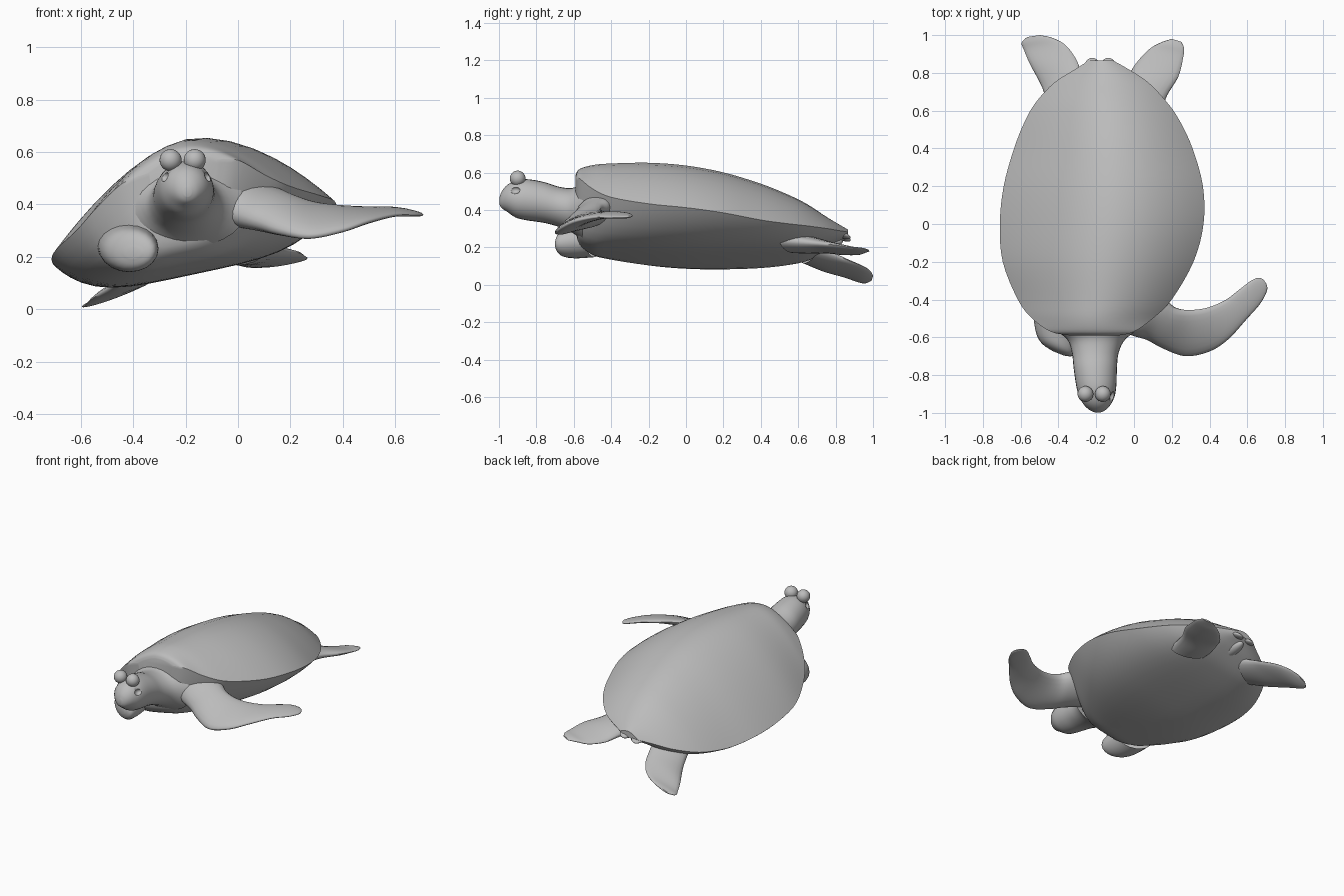
import bpy, bmesh, math
from mathutils import Vector

skin = bpy.data.materials.new("turtle grey")
skin.diffuse_color = (0.5, 0.5, 0.5, 1)


def smooth_rows(rows, steps=4):
    """Catmull-Rom interpolation between rows of numbers."""
    out = []
    for i in range(len(rows) - 1):
        a, b, c, d = rows[max(i - 1, 0)], rows[i], rows[i + 1], rows[min(i + 2, len(rows) - 1)]
        for s in range(steps):
            t = s / steps
            out.append([q + 0.5 * t * (r - p + t * (2 * p - 5 * q + 4 * r - w + t * (3 * (q - r) + w - p)))
                        for p, q, r, w in zip(a, b, c, d)])
    out.append(list(rows[-1]))
    return out


def finish(obj, angle=50):
    obj.data.materials.append(skin)
    bpy.ops.object.select_all(action='DESELECT')
    obj.select_set(True)
    bpy.context.view_layer.objects.active = obj
    bpy.ops.object.shade_smooth_by_angle(angle=math.radians(angle))
    return obj


def loft(name, rings, angle=50, root_cap=True):
    """Skin a list of closed rings; a root buried in the body may stay open."""
    bm = bmesh.new()
    loops = [[bm.verts.new(p) for p in ring] for ring in rings]
    n = len(loops[0])
    for a, b in zip(loops, loops[1:]):
        for i in range(n):
            bm.faces.new((a[i], a[(i + 1) % n], b[(i + 1) % n], b[i]))
    tip = bm.faces.new(loops[-1])
    root = bm.faces.new(loops[0])
    bmesh.ops.recalc_face_normals(bm, faces=bm.faces)
    if not root_cap:
        bmesh.ops.delete(bm, geom=[root], context='FACES_ONLY')
    mesh = bpy.data.meshes.new(name)
    bm.to_mesh(mesh)
    bm.free()
    obj = bpy.data.objects.new(name, mesh)
    bpy.context.collection.objects.link(obj)
    return finish(obj, angle)


def ball(name, loc, scale, rot=(0, 0, 0)):
    bpy.ops.mesh.primitive_uv_sphere_add(segments=24, ring_count=14, location=loc, rotation=rot)
    obj = bpy.context.object
    obj.name = name
    obj.scale = scale
    return finish(obj)


# Shell and belly: y, left x, right x, rim height, top height, belly height, roll slope
stations = [
    (-0.59, -0.34, -0.08, 0.545, 0.585, 0.30, 0.20),
    (-0.57, -0.44, 0.00, 0.525, 0.615, 0.23, 0.20),
    (-0.50, -0.54, 0.10, 0.45, 0.637, 0.18, 0.20),
    (-0.40, -0.615, 0.20, 0.385, 0.645, 0.165, 0.205),
    (-0.20, -0.695, 0.315, 0.33, 0.648, 0.145, 0.205),
    (0.00, -0.71, 0.368, 0.30, 0.632, 0.135, 0.21),
    (0.20, -0.69, 0.365, 0.272, 0.595, 0.135, 0.215),
    (0.40, -0.635, 0.31, 0.243, 0.535, 0.14, 0.22),
    (0.55, -0.575, 0.24, 0.237, 0.475, 0.15, 0.22),
    (0.65, -0.515, 0.17, 0.24, 0.425, 0.165, 0.22),
    (0.75, -0.42, 0.075, 0.25, 0.36, 0.20, 0.21),
    (0.82, -0.31, -0.03, 0.262, 0.32, 0.235, 0.20),
    (0.865, -0.24, -0.11, 0.27, 0.295, 0.255, 0.20),
]
HALF = 20
rings = []
for y, xl, xr, rim, top, low, roll in smooth_rows(stations):
    cx, w = (xl + xr) / 2, (xr - xl) / 2
    ring = []
    for k in range(HALF * 2):
        a = math.pi * k / HALF
        u = math.cos(a)
        if k <= HALF:
            dz = (top - rim) * (1 - abs(u) ** 1.8)
        else:
            dz = (low - rim) * (1 - abs(u) ** 4.2)
        ring.append((cx + w * u, y, rim + roll * w * u + dz))
    rings.append(ring)
loft("shell_body", rings, 40)

# Head and neck: y, centre x, half width, bottom, top
neck = [
    (-0.55, -0.20, 0.235, 0.235, 0.54),
    (-0.61, -0.20, 0.155, 0.28, 0.518), (-0.68, -0.205, 0.124, 0.31, 0.525),
    (-0.76, -0.205, 0.115, 0.332, 0.55), (-0.85, -0.20, 0.107, 0.345, 0.565),
    (-0.91, -0.197, 0.095, 0.36, 0.557), (-0.955, -0.195, 0.072, 0.39, 0.535),
    (-0.985, -0.193, 0.042, 0.41, 0.50), (-0.998, -0.192, 0.014, 0.43, 0.465),
]
rings = []
for y, cx, w, lo, hi in smooth_rows(neck):
    rings.append([(cx + w * math.cos(a), y, (lo + hi) / 2 + (hi - lo) / 2 * math.sin(a))
                  for a in (2 * math.pi * k / 28 for k in range(28))])
head = loft("head_and_neck", rings, 40)

# Hollow sockets in the sides of the head, and the raised eyeballs
for side, label in ((-1, "left"), (1, "right")):
    socket = ball(label + "_socket_cutter", (-0.197 + side * 0.088, -0.915, 0.507), (0.024, 0.028, 0.02))
    socket.hide_render = True
    socket.hide_set(True)
    cut = head.modifiers.new("socket", 'BOOLEAN')
    cut.operation, cut.object, cut.solver = 'DIFFERENCE', socket, 'EXACT'
    ball(label + "_eyeball", (-0.211 + side * 0.046, -0.90, 0.569), (0.042,) * 3)


def flipper(name, rows):
    """Rows hold a leading-edge point, a trailing-edge point and half thickness."""
    rings = []
    for r in smooth_rows(rows):
        lead, trail, t = Vector(r[0:3]), Vector(r[3:6]), r[6]
        mid, arm = (lead + trail) / 2, (lead - trail) / 2
        up = Vector((0, 0, 1))
        up = (up - arm * (up.dot(arm) / arm.length_squared)).normalized()
        rings.append([mid + arm * math.cos(a) + up * (t * math.sin(a))
                      for a in (2 * math.pi * k / 20 for k in range(20))])
    return loft(name, rings, 70, root_cap=False)


# Right front flipper sweeps out and back
flipper("right_front_flipper", [
    (-0.10, -0.54, 0.36, 0.00, -0.40, 0.45, 0.07),
    (-0.01, -0.585, 0.345, 0.10, -0.39, 0.45, 0.08),
    (0.07, -0.61, 0.32, 0.17, -0.41, 0.44, 0.066),
    (0.15, -0.655, 0.295, 0.22, -0.445, 0.425, 0.05),
    (0.27, -0.70, 0.275, 0.29, -0.455, 0.405, 0.035),
    (0.40, -0.675, 0.30, 0.38, -0.445, 0.392, 0.028),
    (0.50, -0.61, 0.335, 0.48, -0.405, 0.385, 0.022),
    (0.60, -0.50, 0.36, 0.56, -0.345, 0.385, 0.016),
    (0.67, -0.42, 0.36, 0.62, -0.30, 0.38, 0.013),
    (0.705, -0.35, 0.36, 0.66, -0.285, 0.37, 0.009),
    (0.70, -0.315, 0.362, 0.685, -0.293, 0.366, 0.004),
])

# Left front limb is a short blunt stump
rings = []
for y, cx, cz, w, h in smooth_rows([
        (-0.49, -0.42, 0.24, 0.115, 0.092),
        (-0.58, -0.415, 0.23, 0.112, 0.088), (-0.64, -0.41, 0.225, 0.10, 0.078),
        (-0.67, -0.405, 0.22, 0.075, 0.055), (-0.685, -0.40, 0.215, 0.03, 0.02)]):
    rings.append([(cx + w * math.cos(a), y - 0.4 * w * math.cos(a), cz + h * math.sin(a))
                  for a in (2 * math.pi * k / 20 for k in range(20))])
loft("left_front_stump", rings, root_cap=False)

# Hind flippers trail behind the shell
flipper("left_hind_flipper", [
    (-0.45, 0.60, 0.145, -0.25, 0.70, 0.20, 0.05),
    (-0.485, 0.72, 0.085, -0.28, 0.80, 0.16, 0.035),
    (-0.55, 0.845, 0.045, -0.305, 0.87, 0.13, 0.025),
    (-0.582, 0.92, 0.016, -0.36, 0.945, 0.10, 0.016),
    (-0.595, 0.96, 0.010, -0.43, 0.985, 0.075, 0.011),
    (-0.565, 0.99, 0.022, -0.50, 1.0, 0.05, 0.005),
])
flipper("right_hind_flipper", [
    (0.12, 0.50, 0.245, -0.08, 0.62, 0.21, 0.055),
    (0.14, 0.58, 0.235, -0.06, 0.70, 0.20, 0.048),
    (0.175, 0.68, 0.225, -0.03, 0.78, 0.19, 0.036),
    (0.235, 0.78, 0.215, 0.01, 0.85, 0.17, 0.025),
    (0.26, 0.88, 0.20, 0.08, 0.925, 0.165, 0.015),
    (0.265, 0.93, 0.195, 0.14, 0.96, 0.175, 0.011),
    (0.25, 0.965, 0.19, 0.20, 0.98, 0.18, 0.005),
])

# Tail lobes at the rear rim and the small tail below
for x, z, label in ((-0.225, 0.262, "left"), (-0.14, 0.275, "right")):
    ball(label + "_tail_lobe", (x, 0.82, z), (0.045, 0.065, 0.018), (-0.4, -0.2, 0))
ball("tail", (-0.18, 0.74, 0.225), (0.04, 0.10, 0.035), (0.1, 0, 0))
